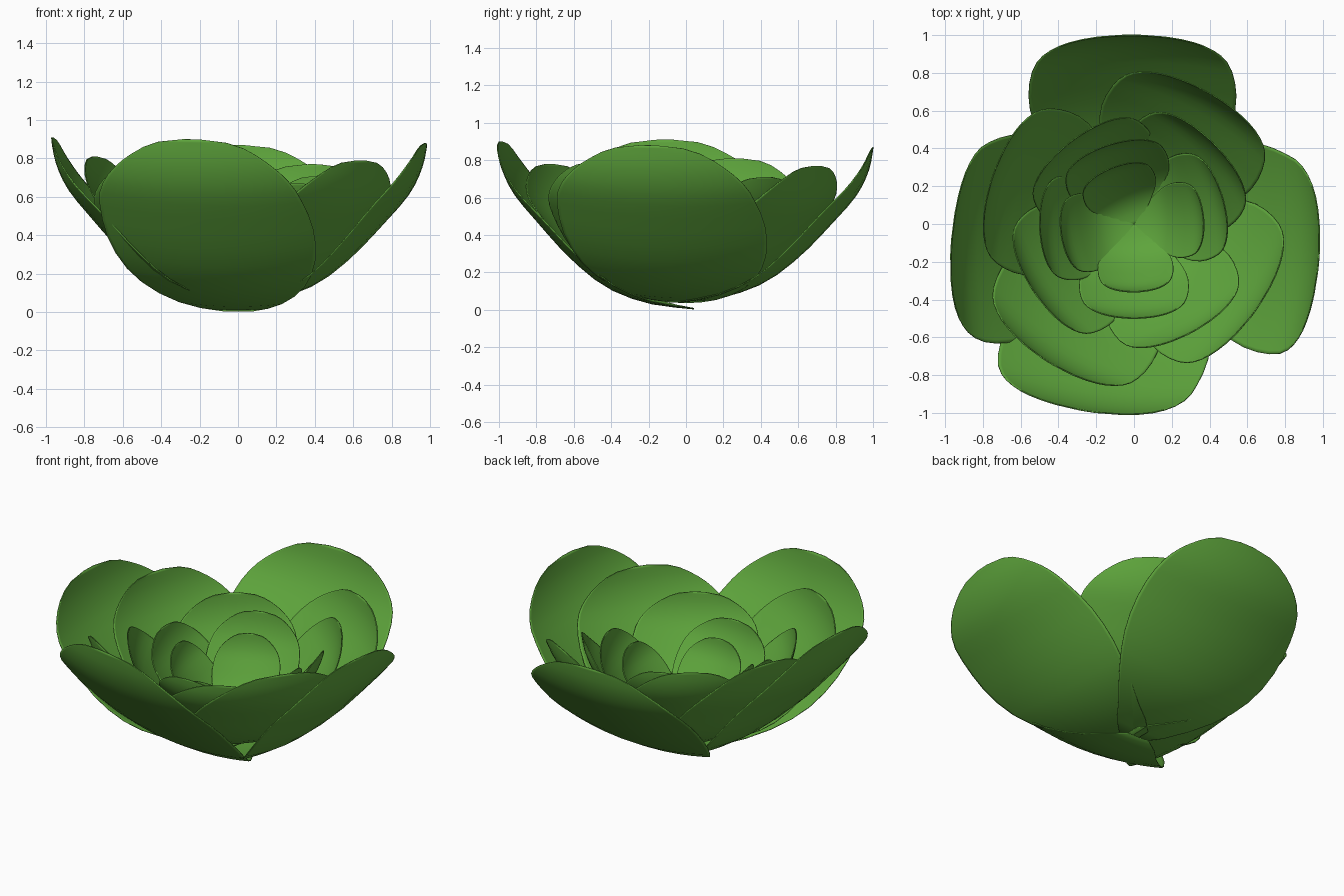
import bpy, math

if "Cube" in bpy.data.objects:
    bpy.data.objects.remove(bpy.data.objects["Cube"])

green = bpy.data.materials.new("leaf green")
green.diffuse_color = (0.112, 0.375, 0.045, 1)
green.use_nodes = True
green.node_tree.nodes["Principled BSDF"].inputs["Base Color"].default_value = green.diffuse_color

# Side profile of a leaf: radius, height and arc position, tip at (1, 1)
PROFILE = [(-0.04, 0.0), (0.2, 0.035), (0.42, 0.13), (0.61, 0.30),
           (0.78, 0.51), (0.91, 0.69), (0.975, 0.85), (1.0, 1.0)]
ROWS, COLS = 18, 12
PEAK = 0.56


def spine(t):
    """Smooth (Catmull-Rom) point on the profile."""
    n = len(PROFILE) - 1
    # arc-length-like spacing: upper segments are shorter
    f = n * (0.86 * t + 0.14 * t * t)
    i = min(int(f), n - 1)
    f -= i
    p = [PROFILE[max(0, min(n, i + k))] for k in (-1, 0, 1, 2)]
    return [0.5 * (2 * b + (c - a) * f + (2 * a - 5 * b + 4 * c - d) * f * f
            + (3 * b - a - 3 * c + d) * f ** 3) for a, b, c, d in zip(*p)]


def half_width(t):
    """Narrow base, broad shoulder, round tip."""
    if t < PEAK:
        return 0.14 + 0.86 * math.sin(math.pi / 2 * t / PEAK)
    return math.sqrt(max(0.0, 1 - ((t - PEAK) / (1 - PEAK)) ** 2.0))


def leaf(name, angle, reach, base, top, width, skew=0.0, roll=0.0, cup=0.18):
    a = math.radians(angle)
    ca, sa = math.cos(a), math.sin(a)
    verts, faces = [], []
    for i in range(ROWS + 1):
        t = math.sin(math.pi / 2 * i / ROWS) * 0.6 + 0.4 * i / ROWS
        t = min(t, 0.9985)
        r, z = spine(t)
        r2, z2 = spine(t - 0.01 if t > 0.01 else t + 0.01)
        sgn = 1 if t > 0.01 else -1
        dr, dz = (r - r2) * reach * sgn, (z - z2) * (top - base) * sgn
        ln = math.hypot(dr, dz) or 1
        nr, nz = -dz / ln, dr / ln
        for j in range(COLS + 1):
            u = math.sin(math.pi / 2 * (2 * j / COLS - 1))
            s = u * half_width(t)
            # cupped edges, plus a slight roll to one side
            lift = width * (cup * s * s + roll * s * t)
            rr = r * reach + nr * lift
            zz = base + z * (top - base) + nz * lift
            side = s * width + skew * (0.9 * min(1, 1.5 * t) + 0.4 * t ** 3)
            verts.append((rr * ca - side * sa, rr * sa + side * ca, zz))
    w = COLS + 1
    for i in range(ROWS):
        for j in range(COLS):
            k = i * w + j
            faces.append((k, k + w, k + w + 1, k + 1))
    me = bpy.data.meshes.new(name)
    me.from_pydata(verts, [], faces)
    me.materials.append(green)
    ob = bpy.data.objects.new(name, me)
    bpy.context.collection.objects.link(ob)
    # thin leaf blade
    sol = ob.modifiers.new("thickness", "SOLIDIFY")
    sol.thickness = 0.006
    sol.offset = 0
    bpy.context.view_layer.objects.active = ob
    ob.select_set(True)
    bpy.ops.object.shade_smooth_by_angle(angle=math.radians(40))
    ob.select_set(False)
    return ob


# Whorls from outside in: (angle, reach, base, top, half width, sideways skew, roll, cup)
WHORLS = {
    "outer_leaf": [(90, 1.0, 0.04, 0.87, 0.55, 0.01, 0.0, 0.14),
                   (181, 0.97, 0.04, 0.91, 0.55, 0.08, -0.08, 0.14),
                   (268, 1.0, 0.005, 0.9, 0.55, -0.16, -0.12, 0.14),
                   (2, 0.97, 0.04, 0.88, 0.55, -0.18, -0.12, 0.14)],
    "second_leaf": [(61, 0.80, 0.07, 0.77, 0.46), (161, 0.79, 0.07, 0.81, 0.45),
                    (238, 0.86, 0.06, 0.78, 0.47), (-36, 0.79, 0.07, 0.79, 0.47)],
    "third_leaf": [(45, 0.60, 0.11, 0.71, 0.37), (127, 0.55, 0.11, 0.71, 0.36),
                   (214, 0.64, 0.11, 0.69, 0.37), (-62, 0.65, 0.11, 0.67, 0.37)],
    "fourth_leaf": [(16, 0.49, 0.14, 0.63, 0.29), (108, 0.44, 0.14, 0.65, 0.28),
                    (183, 0.50, 0.14, 0.63, 0.28), (270, 0.50, 0.14, 0.6, 0.29)],
    "inner_leaf": [(5, 0.37, 0.17, 0.55, 0.20), (112, 0.32, 0.17, 0.56, 0.20),
                   (190, 0.39, 0.17, 0.56, 0.21), (272, 0.36, 0.17, 0.53, 0.20)],
}
for whorl, leaves in WHORLS.items():
    for n, spec in enumerate(leaves, 1):
        leaf(f"{whorl}_{n}", *spec)
